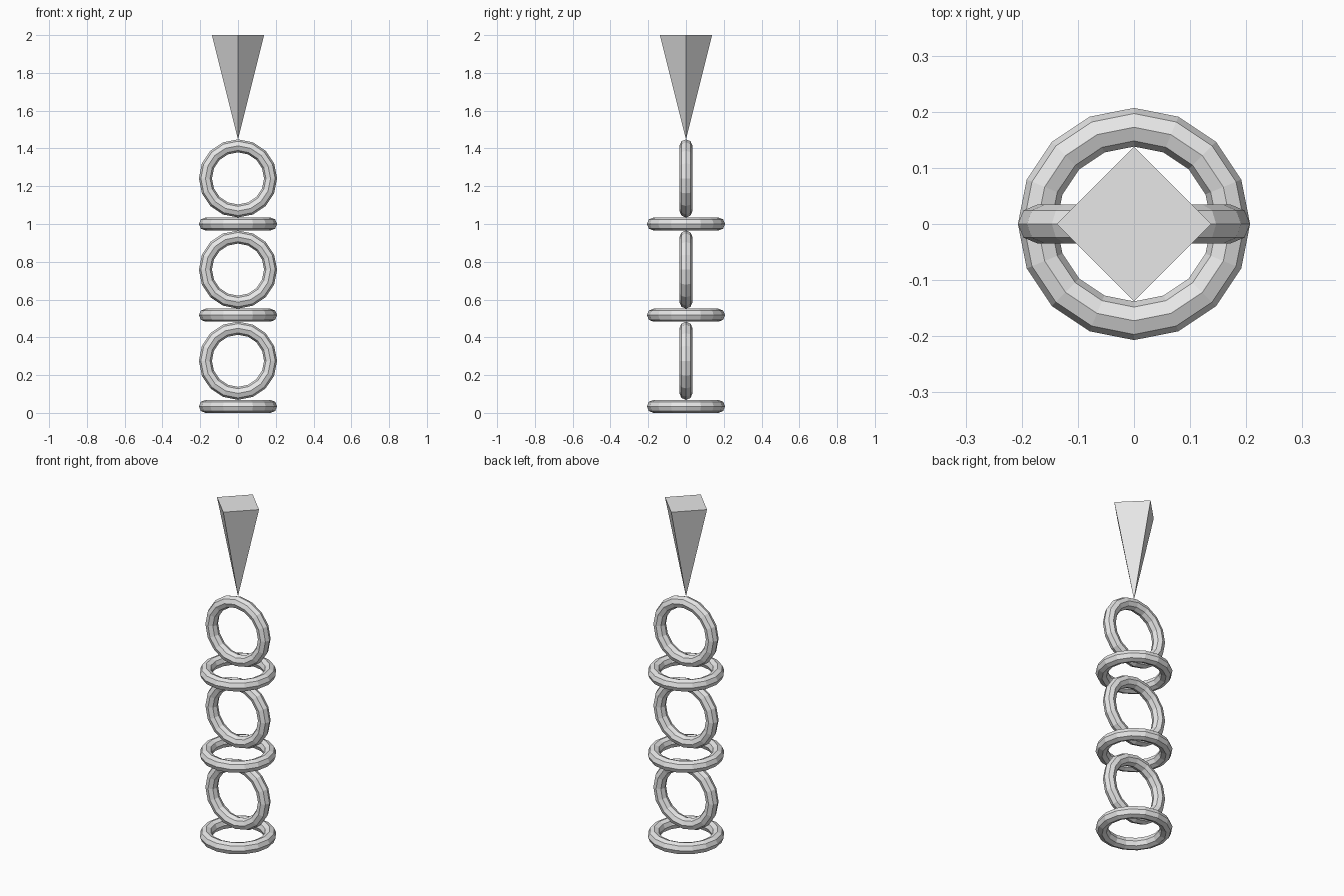
import bpy
import math

if "Cube" in bpy.data.objects:
    bpy.data.objects.remove(bpy.data.objects["Cube"])

U = 2 / 11.6          # ring radius; every other size is a multiple of it
TUBE = 0.2 * U
STEP = 1.4 * U        # centre-to-centre distance of touching rings

grey = bpy.data.materials.new("light_grey")
grey.diffuse_color = (0.8, 0.8, 0.8, 1)
grey.use_nodes = True
grey.node_tree.nodes["Principled BSDF"].inputs["Base Color"].default_value = grey.diffuse_color


def finish(name):
    ob = bpy.context.object
    ob.name = name
    ob.data.materials.clear()
    ob.data.materials.append(grey)
    for p in ob.data.polygons:
        p.use_smooth = False
        p.material_index = 0


# Stack of rings, alternately lying flat and standing upright
for i in range(6):
    upright = i % 2 == 1
    bpy.ops.mesh.primitive_torus_add(
        major_radius=U, minor_radius=TUBE,
        major_segments=16, minor_segments=8,
        location=(0, 0, TUBE + i * STEP),
        rotation=(math.pi / 2 if upright else 0, 0, 0))
    finish(("upright_ring_" if upright else "flat_ring_") + str(i // 2 + 1))

# Inverted four-sided spike balanced on the top ring
height = 3.2 * U
bpy.ops.mesh.primitive_cone_add(
    vertices=4, radius1=0, radius2=0.8 * U, depth=height,
    location=(0, 0, 2 - height / 2))
finish("inverted_spike")
